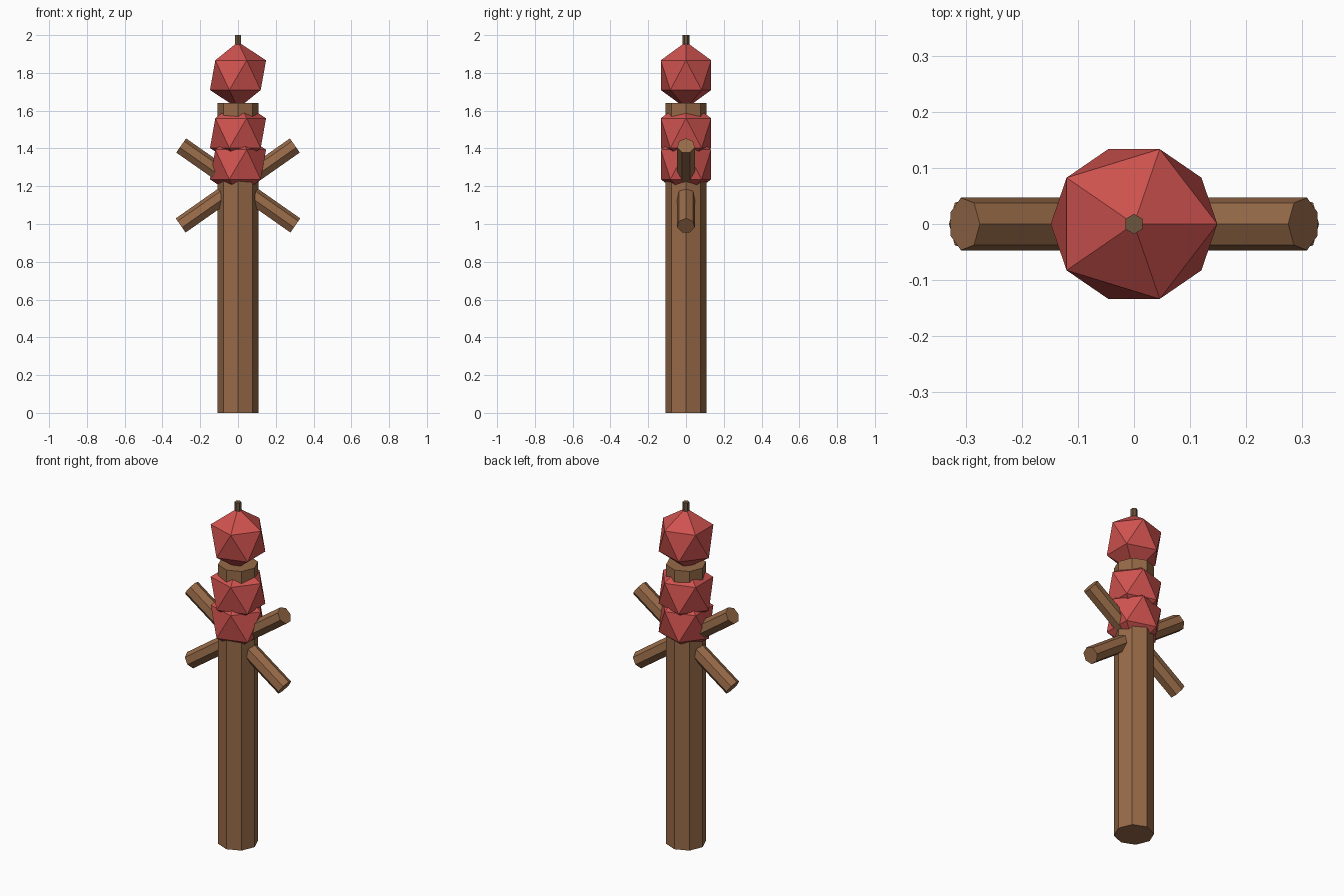
import bpy
from math import radians

if "Cube" in bpy.data.objects:
    bpy.data.objects.remove(bpy.data.objects["Cube"], do_unlink=True)


def material(name, color):
    mat = bpy.data.materials.new(name)
    mat.use_nodes = True
    mat.diffuse_color = (*color, 1)
    bsdf = mat.node_tree.nodes["Principled BSDF"]
    bsdf.inputs["Base Color"].default_value = (*color, 1)
    bsdf.inputs["Roughness"].default_value = 0.9
    return mat


wood = material("brown wood", (0.31, 0.145, 0.065))
red = material("red", (0.62, 0.085, 0.077))
stem = material("dark stem", (0.15, 0.09, 0.047))


def finish(name, mat):
    obj = bpy.context.object
    obj.name = name
    obj.data.materials.append(mat)
    return obj


def cylinder(name, mat, sides, radius, length, z, rotation=(0, 0, 0)):
    bpy.ops.mesh.primitive_cylinder_add(vertices=sides, radius=radius, depth=length,
                                        location=(0, 0, z), rotation=rotation)
    return finish(name, mat)


# Upright post and the small stem on top
cylinder("post", wood, 8, 0.108, 1.64, 0.82)
cylinder("top_stem", stem, 6, 0.018, 0.12, 1.94)

# Two crossed bars through the post, each with a ridge along its upper side
for name, side in (("bar_rising_left", 1), ("bar_rising_right", -1)):
    bar = cylinder(name, wood, 7, 0.048, 0.738, 1.202)
    bar.rotation_mode = 'QUATERNION'
    # Lay the bar along x with its first corner up, then tilt it
    from mathutils import Matrix
    lay = Matrix(((0, 0, 1), (1, 0, 0), (0, 1, 0)))
    tilt = Matrix.Rotation(radians(-35 * side), 3, 'Y')
    bar.rotation_quaternion = (tilt @ lay).to_quaternion()

# Faceted red balls: two around the post, one on top
for name, z in (("lower_ball", 1.315), ("middle_ball", 1.481), ("top_ball", 1.788)):
    bpy.ops.mesh.primitive_ico_sphere_add(subdivisions=1, radius=1, location=(0, 0, z))
    finish(name, red).scale = (0.166, 0.157, 0.176)
